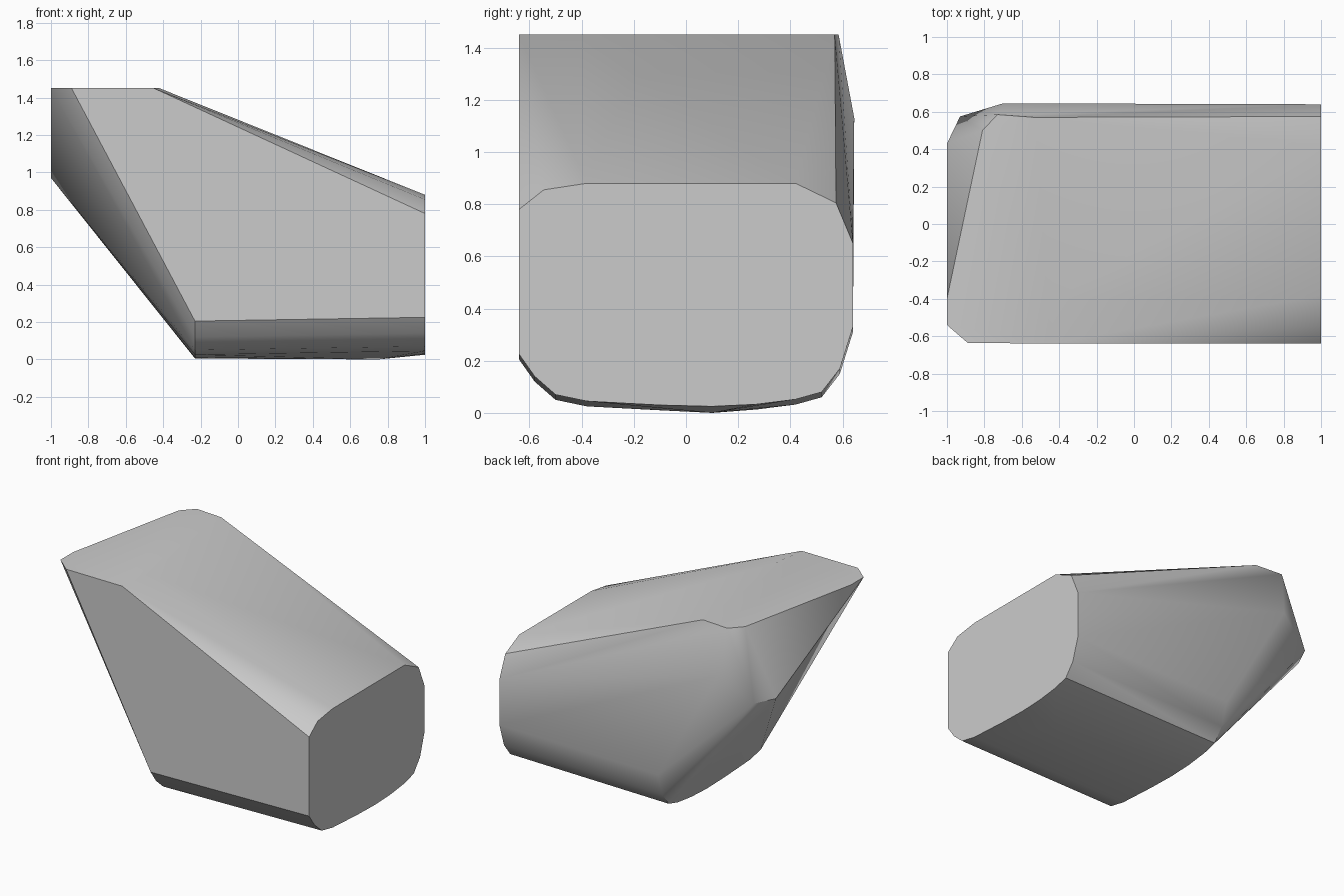
import bpy, bmesh, math

cube = bpy.data.objects.get("Cube")
if cube:
    bpy.data.objects.remove(cube, do_unlink=True)

# Stone grey
grey = bpy.data.materials.new("light_grey")
grey.use_nodes = True
grey.diffuse_color = (0.6, 0.6, 0.6, 1)
bsdf = next(n for n in grey.node_tree.nodes if n.type == 'BSDF_PRINCIPLED')
bsdf.inputs["Base Color"].default_value = grey.diffuse_color

# Rounded lower profile (y, z), shared by the whole length
lower = [(-0.64, 0.225), (-0.58, 0.14), (-0.5, 0.07), (-0.38, 0.045), (-0.1, 0.03),
         (0.1, 0.025), (0.27, 0.033), (0.42, 0.052), (0.52, 0.08), (0.59, 0.17), (0.64, 0.33)]
# Upper profile of the flat end
upper = [(0.64, 0.65), (0.575, 0.805), (0.42, 0.88), (-0.38, 0.88), (-0.545, 0.855), (-0.64, 0.78)]
# Flat top outline (x, y)
top = [(-1, -0.4), (-1, -0.54), (-0.89, -0.635), (-0.45, -0.64), (-0.42, -0.4),
       (-0.53, 0.57), (-0.73, 0.585), (-0.81, 0.5)]
# Blunt corner under the overhang
corner = [(-1, 0.43, 0.97), (-0.93, 0.575, 0.97), (-0.7, 0.645, 1.13)]

points = [(1, y, z) for y, z in lower + upper]
points += [(-0.23, y, max(z - 0.02, 0.004)) for y, z in lower]
points += [(0.75, 0.1, 0)]
points += [(x, y, 1.45) for x, y in top] + corner

# Skin the profiles into one convex block
bm = bmesh.new()
for p in points:
    bm.verts.new(p)
hull = bmesh.ops.convex_hull(bm, input=bm.verts[:])
spare = {v for v in hull["geom_interior"] + hull["geom_unused"] if isinstance(v, bmesh.types.BMVert)}
bmesh.ops.delete(bm, geom=list(spare), context='VERTS')
bmesh.ops.dissolve_limit(bm, angle_limit=math.radians(1), verts=bm.verts[:], edges=bm.edges[:])
bmesh.ops.recalc_face_normals(bm, faces=bm.faces[:])

mesh = bpy.data.meshes.new("slanted_block")
bm.to_mesh(mesh)
bm.free()
mesh.materials.append(grey)
block = bpy.data.objects.new("slanted_block", mesh)
bpy.context.collection.objects.link(block)

# Soft rounded sides with crisp rims
bpy.ops.object.select_all(action='DESELECT')
block.select_set(True)
bpy.context.view_layer.objects.active = block
bpy.ops.object.shade_smooth_by_angle(angle=math.radians(30))
